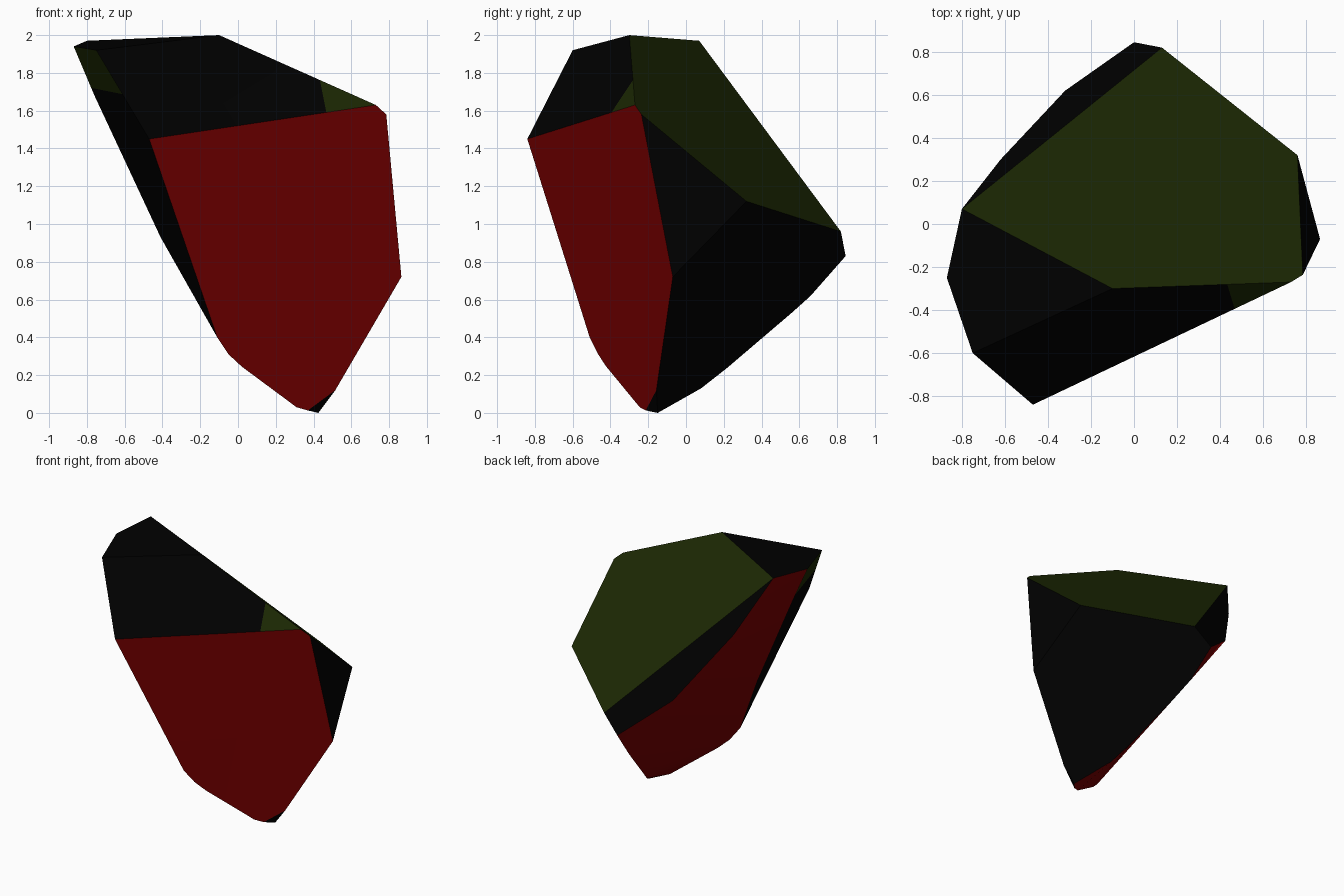
import bpy, bmesh, math
from mathutils import Vector

cube = bpy.data.objects.get("Cube")
if cube:
    bpy.data.objects.remove(cube, do_unlink=True)


def material(name, rgb):
    m = bpy.data.materials.new(name)
    m.use_nodes = True
    m.diffuse_color = (*rgb, 1)
    bsdf = next(n for n in m.node_tree.nodes if n.type == "BSDF_PRINCIPLED")
    bsdf.inputs["Base Color"].default_value = (*rgb, 1)
    return m


BLACK, GREEN, RED = range(3)
materials = [material("black", (0, 0, 0)),
             material("dark_green", (.0115, .0215, .001)),
             material("dark_red", (.195, 0, 0))]

# Corners of the shard, grouped by where they sit
crown = [(-.1, -.3, 2), (-.8, .07, 1.97), (-.87, -.25, 1.94), (-.75, -.6, 1.92)]
front_rim = [(-.47, -.84, 1.45), (.73, -.27, 1.63), (.785, -.236, 1.58), (.865, -.07, .72)]
back_rim = [(.76, .32, 1.12), (.13, .82, .96), (0, .845, .83),
            (-.32, .62, 1.1), (-.62, .3, 1.57)]
left_curve = [(-.76, -.23, 1.68), (-.41, -.29, .93), (-.11, -.51, .4)]
front_curve = [(-.05, -.465, .31), (.02, -.422, .245), (.31, -.245, .03), (.37, -.213, .013)]
tip = [(.425, -.15, 0), (.515, -.157, .12)]
back_curve = [(.28, .08, .13), (.214, .22, .24), (.078, .56, .53), (.04, .66, .62)]

# Each facet takes the colour of the closest facing direction
facets = {
    "front": ((.44, -.89, -.13), RED),
    "curved_back": ((-.83, .18, -.53), RED),
    "slope": ((.31, .61, .73), GREEN),
    "crown": ((-.08, -.08, .99), BLACK),
    "front_bevel": ((.28, -.77, .57), BLACK),
    "side": ((.98, .14, .12), BLACK),
    "underside": ((.62, .64, -.46), BLACK),
    "back_band": ((-.25, .87, .42), BLACK),
    "left_edge": ((-.88, -.27, -.39), BLACK),
    "tip": ((.57, -.65, -.49), BLACK),
}


def facet_of(face):
    return max(facets, key=lambda k: face.normal.dot(Vector(facets[k][0]).normalized()))


# Solid stone: wrap the corners and merge the flat facets
bm = bmesh.new()
for p in crown + front_rim + back_rim + left_curve + front_curve + tip + back_curve:
    bm.verts.new(p)
bmesh.ops.convex_hull(bm, input=bm.verts[:])
bmesh.ops.delete(bm, geom=[v for v in bm.verts if not v.link_faces], context="VERTS")
bmesh.ops.dissolve_limit(bm, angle_limit=math.radians(3), verts=bm.verts[:], edges=bm.edges[:])
bmesh.ops.recalc_face_normals(bm, faces=bm.faces[:])


def cut_facet(facet, point, normal):
    """Cut one facet along a plane."""
    faces = [f for f in bm.faces if facet_of(f) == facet]
    geom = set(faces)
    for f in faces:
        geom.update(f.edges, f.verts)
    bmesh.ops.bisect_plane(bm, geom=list(geom), plane_co=point, plane_no=normal, dist=.0001)
    bm.normal_update()


# Green patches on two black facets
patches = {"front_bevel": (Vector((.45, -.33, 1.68)), Vector((1, 0, .2))),
           "left_edge": (Vector((-.7, -.4, 1.705)), Vector((.2, 0, 1)))}
for name, (point, normal) in patches.items():
    cut_facet(name, point, normal)

for f in bm.faces:
    name = facet_of(f)
    f.material_index = facets[name][1]
    if name in patches:
        point, normal = patches[name]
        if (f.calc_center_median() - point).dot(normal) > 0:
            f.material_index = GREEN

mesh = bpy.data.meshes.new("stone_shard")
bm.to_mesh(mesh)
bm.free()
for m in materials:
    mesh.materials.append(m)
shard = bpy.data.objects.new("stone_shard", mesh)
bpy.context.collection.objects.link(shard)

# Smooth only the curved back
for o in bpy.context.selected_objects:
    o.select_set(False)
bpy.context.view_layer.objects.active = shard
shard.select_set(True)
bpy.ops.object.shade_smooth_by_angle(angle=math.radians(20))
